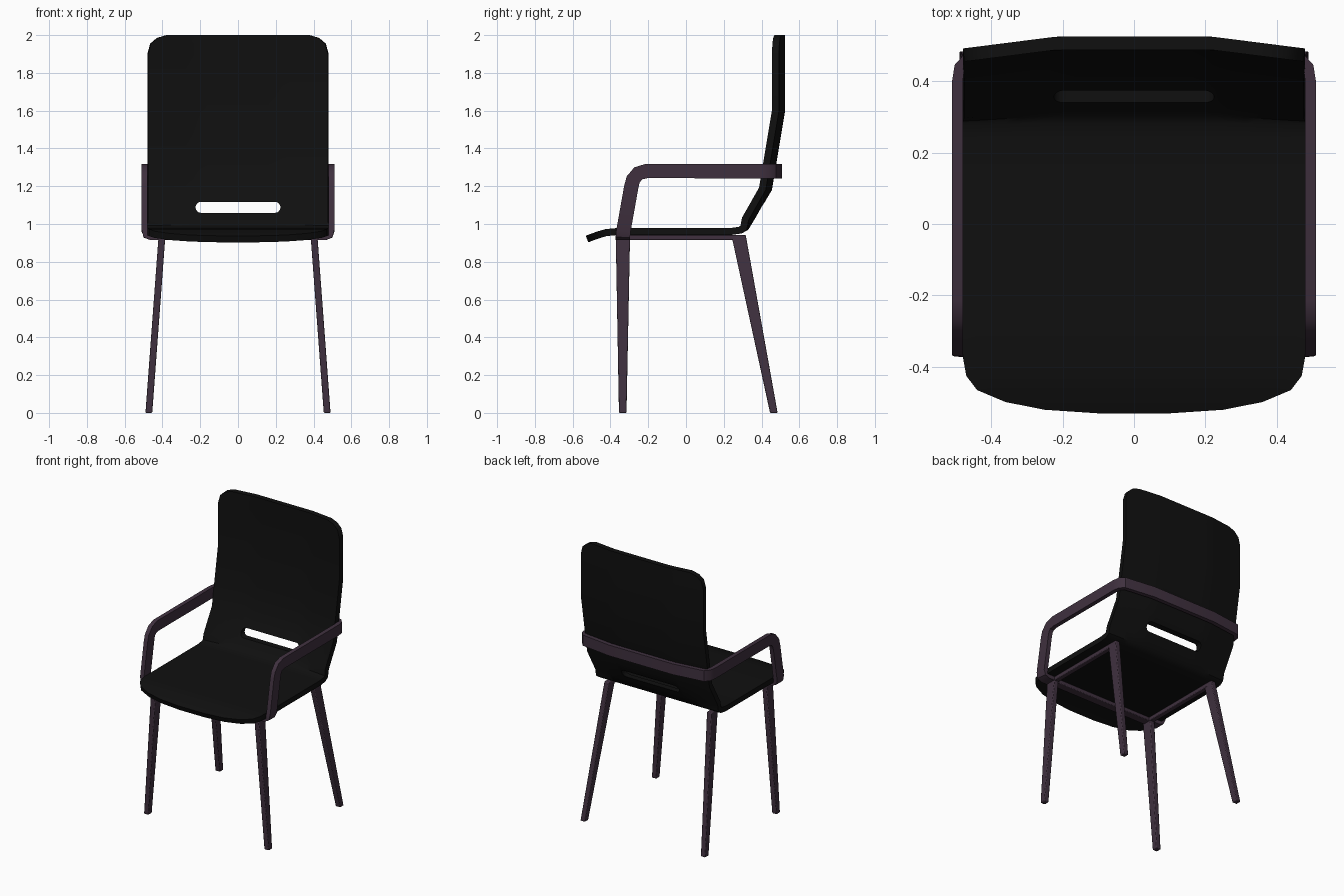
import bpy, bmesh, math
from mathutils import Vector

old = bpy.data.objects.get("Cube")
if old:
    bpy.data.objects.remove(old, do_unlink=True)


def material(name, rgb):
    m = bpy.data.materials.new(name)
    m.use_nodes = True
    m.diffuse_color = (*rgb, 1)
    m.node_tree.nodes["Principled BSDF"].inputs["Base Color"].default_value = (*rgb, 1)
    return m


black = material("black shell", (0.005, 0.005, 0.005))
plum = material("dark plum frame", (0.05, 0.03, 0.049))


def make(name, verts, faces, mat):
    mesh = bpy.data.meshes.new(name)
    mesh.from_pydata(verts, [], faces)
    mesh.materials.append(mat)
    ob = bpy.data.objects.new(name, mesh)
    bpy.context.collection.objects.link(ob)
    return ob


def activate(ob):
    bpy.ops.object.select_all(action='DESELECT')
    ob.select_set(True)
    bpy.context.view_layer.objects.active = ob


def smooth(ob, angle=35):
    activate(ob)
    bpy.ops.object.shade_smooth_by_angle(angle=math.radians(angle))


def fix_normals(ob):
    bm = bmesh.new()
    bm.from_mesh(ob.data)
    bmesh.ops.recalc_face_normals(bm, faces=bm.faces)
    bm.to_mesh(ob.data)
    bm.free()


def loft(name, rings, mat):
    """Skin a list of equal closed rings and cap both ends."""
    n = len(rings[0])
    verts = [p for r in rings for p in r]
    faces = [(i * n + j, i * n + (j + 1) % n, (i + 1) * n + (j + 1) % n, (i + 1) * n + j)
             for i in range(len(rings) - 1) for j in range(n)]
    faces += [tuple(range(n)), tuple(range(len(verts) - n, len(verts)))]
    ob = make(name, verts, faces, mat)
    fix_normals(ob)
    return ob


# One-piece seat and back: underside profile as (y, z, half width)
W = 0.48
profile = [(-.517, .903, .10), (-.507, .907, .25), (-.487, .915, .36), (-.455, .926, .44),
           (-.42, .936, .47), (-.37, .941, W), (-.2, .942, W), (.1, .942, W), (.24, .942, W),
           (.295, .95, W), (.33, .97, W), (.36, 1.02, W), (.455, 1.18, W), (.485, 1.36, W),
           (.525, 1.6, W), (.525, 1.9, W), (.525, 1.955, .465), (.525, 1.985, .43), (.525, 2.0, .38)]
COLS = 24
verts = []
for y, z, w in profile:
    wrap = 0.033 * min(max((z - .95) / .08, 0), 1)
    for j in range(COLS + 1):
        x = w * (2 * j / COLS - 1)
        verts.append((x, y - wrap * max((abs(x) - .22) / .26, 0), z))
row = COLS + 1
faces = [(i * row + j, i * row + j + 1, (i + 1) * row + j + 1, (i + 1) * row + j)
         for i in range(len(profile) - 1) for j in range(COLS)]
shell = make("seat_and_back_shell", verts, faces, black)
solid = shell.modifiers.new("thickness", 'SOLIDIFY')
solid.thickness = 0.037
solid.offset = 1
solid.use_even_offset = True

# Rounded grip slot through the lower back
R, CX, CZ = 0.029, 0.196, 1.088
outline = []
for side, start in ((1, -90), (-1, 90)):
    for k in range(9):
        a = math.radians(start + k * 22.5)
        outline.append((side * CX + R * math.cos(a), CZ + R * math.sin(a)))
cutter = loft("slot_cutter", [[(x, y, z) for x, z in outline] for y in (.2, .6)], black)
cutter.hide_render = True
cut = shell.modifiers.new("slot", 'BOOLEAN')
cut.operation = 'DIFFERENCE'
cut.solver = 'EXACT'
cut.object = cutter
activate(shell)
for m in ("thickness", "slot"):
    bpy.ops.object.modifier_apply(modifier=m)
bpy.data.objects.remove(cutter, do_unlink=True)
smooth(shell)

# Flat arm band: curls from under the seat, up, along the arm and around the back
half = [((.40, -.335, .93), (0, 0, -1)), ((.465, -.335, .93), (0, 0, -1)),
        ((.488, -.334, .94), (.7, 0, -.7)), ((.495, -.331, .965), (1, 0, 0)),
        ((.495, -.29, 1.195), (1, 0, 0)), ((.495, -.28, 1.235), (1, 0, 0)),
        ((.495, -.253, 1.268), (1, 0, 0)), ((.495, -.21, 1.28), (1, 0, 0)),
        ((.495, .40, 1.28), (1, 0, 0)), ((.489, .44, 1.28), (.9, .4, 0)),
        ((.468, .464, 1.28), (.4, .9, 0)), ((.25, .492, 1.28), (.07, 1, 0))]
path = [(Vector(p), Vector(n)) for p, n in half]
path += [(Vector((-p.x, p.y, p.z)), Vector((-n.x, n.y, n.z))) for p, n in reversed(path)]
rings = []
for i, (p, n) in enumerate(path):
    ahead = (path[min(i + 1, len(path) - 1)][0] - p).normalized()
    behind = (p - path[max(i - 1, 0)][0]).normalized()
    n = n.normalized()
    wide = n.cross(ahead + behind).normalized() * 0.038
    thick = n * 0.015
    rings.append([p + wide + thick, p - wide + thick, p - wide - thick, p + wide - thick])
smooth(loft("arm_and_back_band", rings, plum))


def bar(name, a, b, size_a, size_b):
    """Tapered bar between two horizontal rectangles."""
    corners = ((-1, -1), (1, -1), (1, 1), (-1, 1))
    ob = loft(name, [[(c[0] + u * s[0], c[1] + v * s[1], c[2]) for u, v in corners]
                     for c, s in ((a, size_a), (b, size_b))], plum)
    bev = ob.modifiers.new("soft edges", 'BEVEL')
    bev.width = 0.005
    bev.segments = 2
    smooth(ob)


# Splayed legs and side rails
for side, label in ((1, "left"), (-1, "right")):
    bar("front_leg_" + label, (side * .472, -.335, 0), (side * .402, -.334, .943),
        (.018, .02), (.018, .038))
    bar("rear_leg_" + label, (side * .472, .465, 0), (side * .402, .278, .943),
        (.018, .02), (.018, .038))
    bar("side_rail_" + label, (side * .402, -.03, .915), (side * .402, -.03, .943),
        (.018, .31), (.018, .31))

# Front cross rail
bar("front_rail", (0, -.335, .915), (0, -.335, .943), (.40, .03), (.40, .03))
